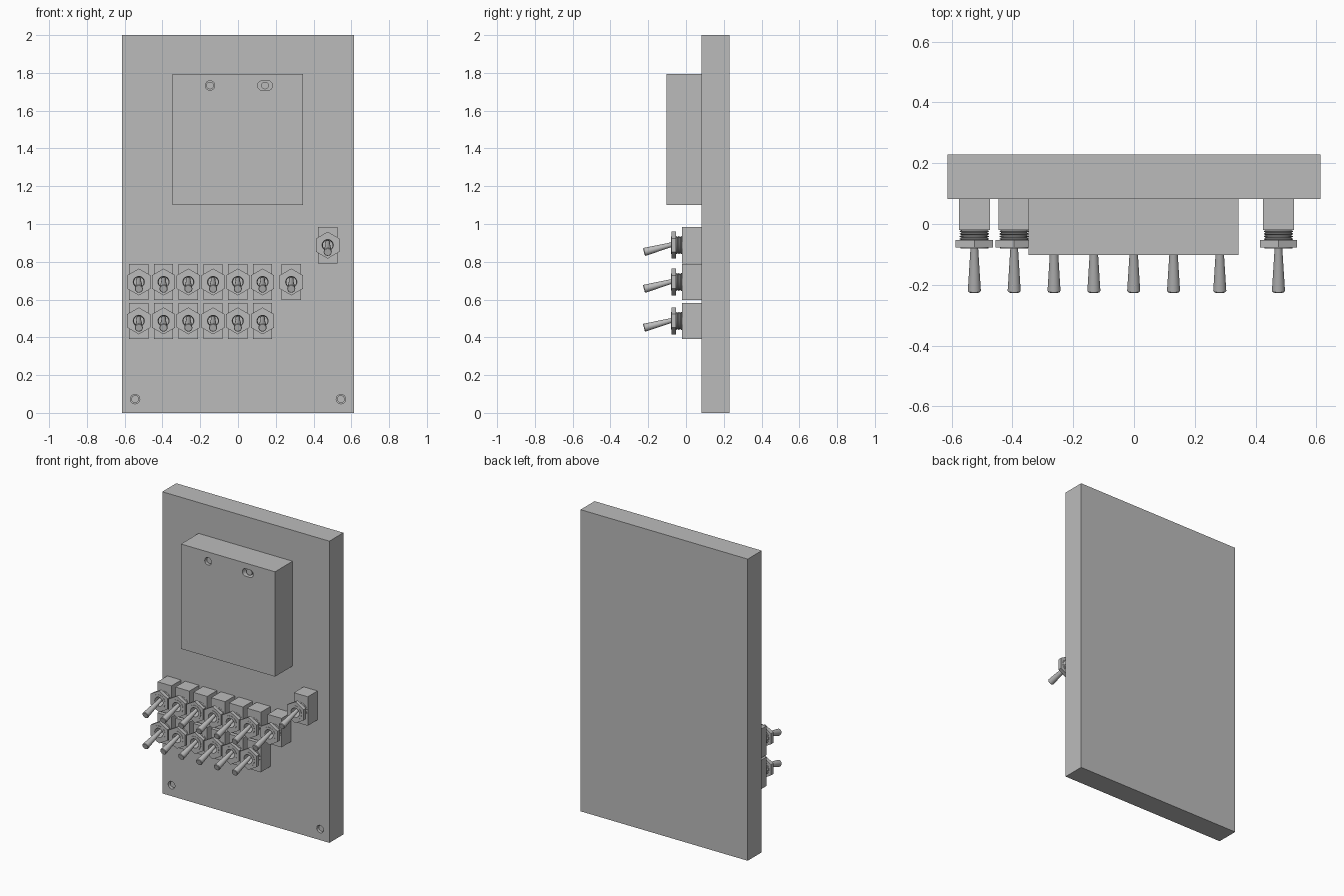
import bpy, bmesh, math
from mathutils import Matrix

if "Cube" in bpy.data.objects:
    bpy.data.objects.remove(bpy.data.objects["Cube"], do_unlink=True)

grey = bpy.data.materials.new("plain grey")
grey.use_nodes = True
grey.diffuse_color = (0.5, 0.5, 0.5, 1)
grey.node_tree.nodes["Principled BSDF"].inputs["Base Color"].default_value = (0.5, 0.5, 0.5, 1)


def add_object(name, mesh, location=(0, 0, 0)):
    obj = bpy.data.objects.new(name, mesh)
    obj.location = location
    bpy.context.collection.objects.link(obj)
    return obj


def finish(bm, name):
    bmesh.ops.recalc_face_normals(bm, faces=bm.faces)
    mesh = bpy.data.meshes.new(name)
    bm.to_mesh(mesh)
    bm.free()
    mesh.materials.append(grey)
    return mesh


def box(name, x0, x1, y0, y1, z0, z1):
    bm = bmesh.new()
    bmesh.ops.create_cube(bm, size=1)
    for v in bm.verts:
        v.co = (x0 + (v.co.x + .5) * (x1 - x0),
                y0 + (v.co.y + .5) * (y1 - y0),
                z0 + (v.co.z + .5) * (z1 - z0))
    return finish(bm, name)


def lathe(name, profile, sides=24, closed=False, tilt=0, stretch=0):
    """Turn (radius, y) points about the y axis; stretch widens it into a slot."""
    bm = bmesh.new()
    rings = []
    for r, y in profile:
        ring = []
        for i in range(sides):
            a = math.tau * (i + (0.5 if stretch else 0)) / sides
            x = r * math.sin(a)
            ring.append(bm.verts.new((x + math.copysign(stretch, x), y, r * math.cos(a))))
        rings.append(ring)
    pairs = list(zip(rings, rings[1:]))
    if closed:
        pairs.append((rings[-1], rings[0]))
    else:
        bm.faces.new(rings[0])
        bm.faces.new(rings[-1])
    for a, b in pairs:
        for i in range(sides):
            j = (i + 1) % sides
            bm.faces.new((a[i], a[j], b[j], b[i]))
    bm.transform(Matrix.Rotation(tilt, 4, 'X'))
    return finish(bm, name)


def smooth(obj):
    bpy.ops.object.select_all(action='DESELECT')
    obj.select_set(True)
    bpy.context.view_layer.objects.active = obj
    bpy.ops.object.shade_smooth_by_angle(angle=math.radians(35))


def screw_hole(target, x, y, z, stretch=0):
    """Cut a shallow hole in the front of the target and set a screw in it."""
    depth = 0.04
    cutter = add_object("hole_cutter",
                        lathe("hole_cutter", [(0.025, -0.02), (0.025, depth)], stretch=stretch),
                        (x, y, z))
    cutter.hide_render = True
    mod = target.modifiers.new("hole", 'BOOLEAN')
    mod.operation, mod.solver, mod.object = 'DIFFERENCE', 'EXACT', cutter
    bpy.ops.object.select_all(action='DESELECT')
    target.select_set(True)
    bpy.context.view_layer.objects.active = target
    bpy.ops.object.modifier_apply(modifier=mod.name)
    bpy.data.objects.remove(cutter, do_unlink=True)
    smooth(add_object("screw", lathe("screw", [(0.02, 0.015), (0.02, depth + 0.005)]), (x, y, z)))


# Back panel and raised box
PANEL_FRONT, BOX_FRONT = 0.082, -0.102
panel = add_object("back_panel", box("back_panel", -0.613, 0.613, PANEL_FRONT, 0.229, 0, 2))
raised_box = add_object("raised_box",
                        box("raised_box", -0.347, 0.343, BOX_FRONT, PANEL_FRONT, 1.1, 1.795))
for side in (-1, 1):
    screw_hole(panel, side * 0.545, PANEL_FRONT, 0.073)
screw_hole(raised_box, -0.148, BOX_FRONT, 1.733)
screw_hole(raised_box, 0.143, BOX_FRONT, 1.733, stretch=0.015)

# Shared switch parts
body = box("switch_body", -0.051, 0.051, -0.02, PANEL_FRONT, -0.096, 0.096)
nut = lathe("switch_nut", [(0.045, -0.053), (0.071, -0.053), (0.071, -0.078), (0.045, -0.078)],
            sides=6, closed=True)
thread = []
for k in range(4):
    y = -0.02 - k * 0.0085
    thread += [(0.042, y), (0.048, y - 0.003), (0.048, y - 0.005), (0.042, y - 0.008)]
bushing = lathe("threaded_bushing",
                thread + [(0.046, -0.056), (0.046, -0.08), (0.03, -0.08), (0.026, -0.06),
                          (0.026, -0.02)], closed=True)
lever = lathe("switch_lever", [(0.012, 0.025), (0.012, -0.01), (0.0205, -0.15),
                               (0.0215, -0.165), (0.019, -0.1685)],
              sides=20, tilt=math.radians(15))

# Switch positions: two rows and a single raised switch
columns = [-0.525 + 0.131 * i for i in range(6)]
places = [(x, 0.487) for x in columns] + [(x, 0.693) for x in columns]
places += [(0.282, 0.693), (0.475, 0.888)]
for x, z in places:
    add_object("switch_body", body, (x, 0, z))
    add_object("switch_nut", nut, (x, 0, z))
    b = add_object("threaded_bushing", bushing, (x, 0, z))
    l = add_object("switch_lever", lever, (x, -0.06, z + 0.007))
smooth(b)
smooth(l)
